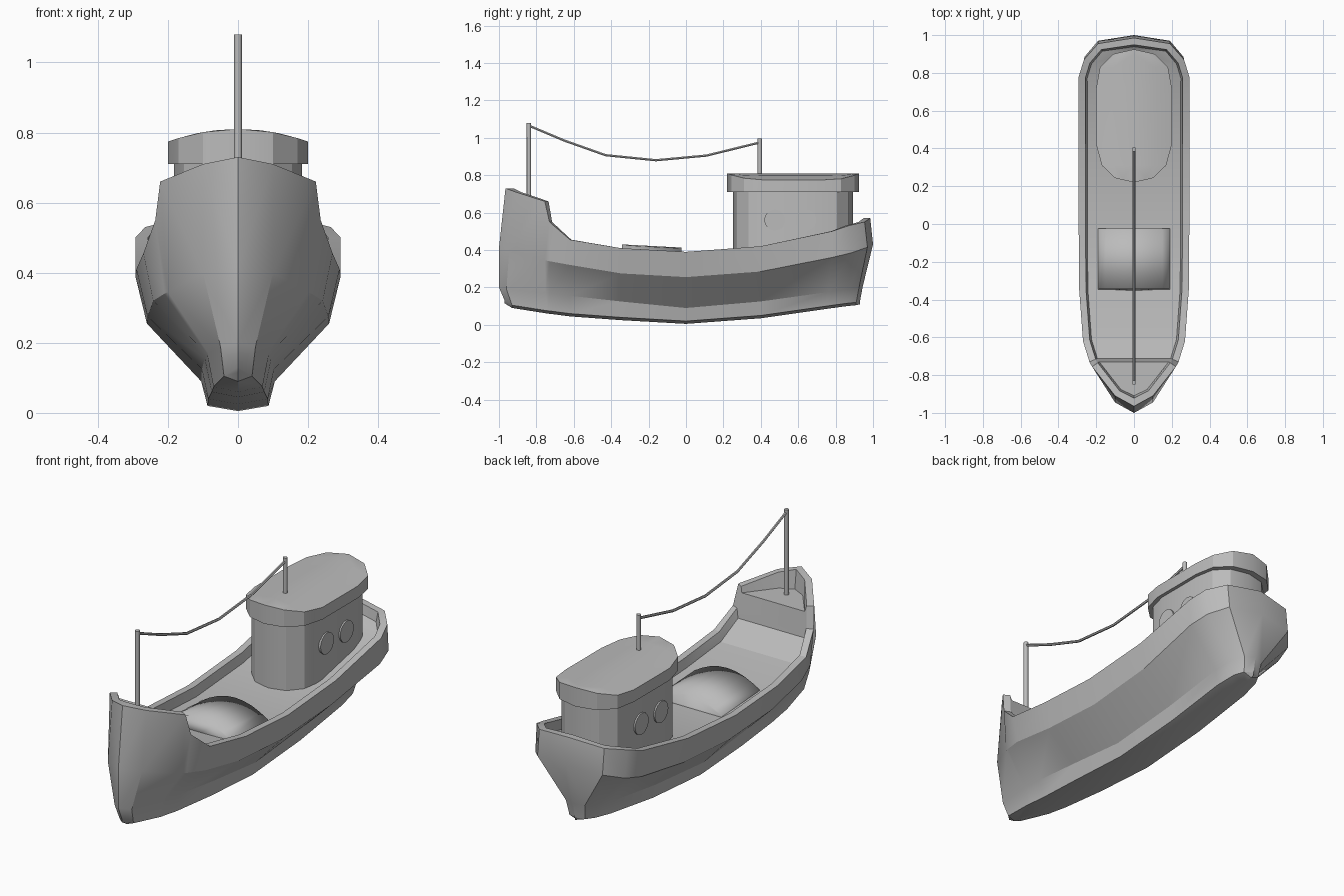
import bpy
import bmesh
from mathutils import Vector

default_cube = bpy.data.objects.get("Cube")
if default_cube:
    bpy.data.objects.remove(default_cube, do_unlink=True)


def make_material(name, colour):
    material = bpy.data.materials.new(name)
    material.use_nodes = True
    material.diffuse_color = colour
    material.node_tree.nodes["Principled BSDF"].inputs["Base Color"].default_value = colour
    return material


GREY = make_material("plain grey", (0.5, 0.5, 0.5, 1))


def finish(name, bm, angle=0.5):
    """Turn a bmesh into a shaded object."""
    bmesh.ops.remove_doubles(bm, verts=bm.verts, dist=0.0005)
    bmesh.ops.recalc_face_normals(bm, faces=bm.faces)
    mesh = bpy.data.meshes.new(name)
    bm.to_mesh(mesh)
    bm.free()
    obj = bpy.data.objects.new(name, mesh)
    bpy.context.collection.objects.link(obj)
    mesh.materials.append(GREY)
    bpy.ops.object.select_all(action="DESELECT")
    obj.select_set(True)
    bpy.context.view_layer.objects.active = obj
    bpy.ops.object.shade_smooth_by_angle(angle=angle)
    return obj


def loft_mirrored(name, levels, angle=0.5):
    """Skin half outlines (+x side) and repeat them on the -x side."""
    bm = bmesh.new()
    for side in (1, -1):
        rows = [[bm.verts.new((side * x, y, z)) for x, y, z in row] for row in levels]
        for low, high in zip(rows, rows[1:]):
            for i in range(len(low) - 1):
                bm.faces.new((low[i], low[i + 1], high[i + 1], high[i]))
    return finish(name, bm, angle)


def centred(row, dz=0.0):
    return [(0, y, z + dz) for x, y, z in row]


def inset(row, width):
    """Offset a half outline towards the inside in plan."""
    result = []
    last = len(row) - 1
    for i, (x, y, z) in enumerate(row):
        if i in (0, last):
            result.append((0, y + width * (1.2 if i == 0 else -1), z))
            continue
        a, b = Vector(row[i - 1][:2]), Vector(row[i + 1][:2])
        here = Vector((x, y))
        t = ((here - a).normalized() + (b - here).normalized()).normalized()
        result.append((x - t.y * width, y + t.x * width, z))
    return result


def rod(name, path, radius, sides):
    """Straight or bent rod lying in the centre plane."""
    curve = bpy.data.curves.new(name, "CURVE")
    curve.dimensions = "3D"
    spline = curve.splines.new("POLY")
    spline.points.add(len(path) - 1)
    for point, (y, z) in zip(spline.points, path):
        point.co = (0, y, z, 1)
    curve.bevel_depth = radius
    curve.bevel_resolution = sides // 2 - 2
    curve.use_fill_caps = True
    source = bpy.data.objects.new(name + "_path", curve)
    bpy.context.collection.objects.link(source)
    bpy.context.view_layer.update()
    mesh = source.to_mesh()
    bm = bmesh.new()
    bm.from_mesh(mesh)
    source.to_mesh_clear()
    bpy.data.objects.remove(source, do_unlink=True)
    return finish(name, bm, 0.9)


# Hull lines, each running from stem to stern
keel = [(0, -.97, .13), (.04, -.93, .105), (.07, -.74, .075), (.07, -.72, .073),
        (.075, -.62, .06), (.085, -.35, .04), (.087, 0, .02), (.087, .4, .05),
        (.085, .75, .1), (.07, .86, .115), (.045, .91, .12), (0, .93, .125)]
chine = [(0, -1, .2), (.05, -.96, .19), (.085, -.75, .17), (.088, -.73, .168),
         (.095, -.62, .155), (.103, -.35, .125), (.105, 0, .09), (.105, .4, .125),
         (.105, .76, .175), (.09, .87, .19), (.055, .925, .2), (0, .945, .205)]
knuckle = [(0, -1, .41), (.1, -.945, .4), (.2, -.755, .345), (.21, -.73, .34),
           (.242, -.62, .32), (.258, -.35, .275), (.26, 0, .255), (.267, .4, .285),
           (.285, .78, .36), (.262, .885, .385), (.19, .97, .415), (0, 1, .43)]
rail = [(0, -.965, .73), (.1, -.91, .71), (.222, -.755, .66), (.236, -.73, .55),
        (.27, -.62, .455), (.29, -.35, .41), (.293, 0, .39), (.293, .4, .42),
        (.293, .78, .5), (.265, .87, .53), (.19, .955, .55), (0, .985, .57)]

# Hull with bulwark, raised foredeck and main deck
rail_inner = inset(rail, 0.036)
deck = []
for i, (x, y, z) in enumerate(inset(rail, 0.046)):
    deck.append((x, y, 0.63 if i < 3 else z - 0.05))
loft_mirrored("hull", [centred(keel, -0.015), keel, chine, knuckle, rail,
                       rail_inner, deck, centred(deck)])


# Wheelhouse and its overhanging cambered roof share one plan
plan = [(0, .22), (.1, .243), (.17, .31), (.2, .42), (.2, .72), (.18, .83), (.11, .9), (0, .925)]


def plan_level(z, scale=1.0, spread=1.0, camber=0.0):
    middle = 0.57
    return [(x * scale * spread, middle + (y - middle) * scale,
             z - camber * (x * spread) ** 2) for x, y in plan]


loft_mirrored("wheelhouse", [plan_level(.34, .91, 0), plan_level(.34, .91),
                             plan_level(.72, .91), plan_level(.72, .91, 0)])
loft_mirrored("wheelhouse_roof", [plan_level(.71, 1, 0), plan_level(.71),
                                  plan_level(.81, 1, 1, .9), plan_level(.81, 1, .6, .9),
                                  plan_level(.81, 1, 0)])

# Portholes on both sides
for side, label in ((1, "left"), (-1, "right")):
    for y, place in ((.475, "front"), (.64, "rear")):
        bm = bmesh.new()
        bmesh.ops.create_cone(bm, cap_ends=True, segments=20, radius1=.056,
                              radius2=.056, depth=.016)
        for v in bm.verts:
            v.co = (side * .182 + v.co.z, y + v.co.x, .56 + v.co.y)
        finish(f"porthole_{place}_{label}", bm)

# Cambered cargo hatch following the deck slope
front, back = -.355, -.02
levels = [[(0, front, .34), (0, back, .32)], [(.19, front, .34), (.19, back, .32)]]
for x in (.19, .15, .1, .05, 0):
    rise = .065 * (1 - (x / .19) ** 2)
    levels.append([(x, front + .012, .365 + rise), (x, back - .004, .348 + rise)])
hatch = loft_mirrored("cargo_hatch", levels)
bm = bmesh.new()
bm.from_mesh(hatch.data)
bmesh.ops.holes_fill(bm, edges=bm.edges)
bmesh.ops.recalc_face_normals(bm, faces=bm.faces)
bm.to_mesh(hatch.data)
bm.free()

# Masts and the slack line between them
rod("bow_mast", [(-.84, .61), (-.84, 1.08)], .012, 8)
rod("roof_mast", [(.395, .79), (.395, .995)], .012, 8)
rod("slack_line", [(-.84, 1.065), (-.65, .985), (-.43, .907), (-.16, .88),
                   (.11, .905), (.395, .975)], .007, 6)
